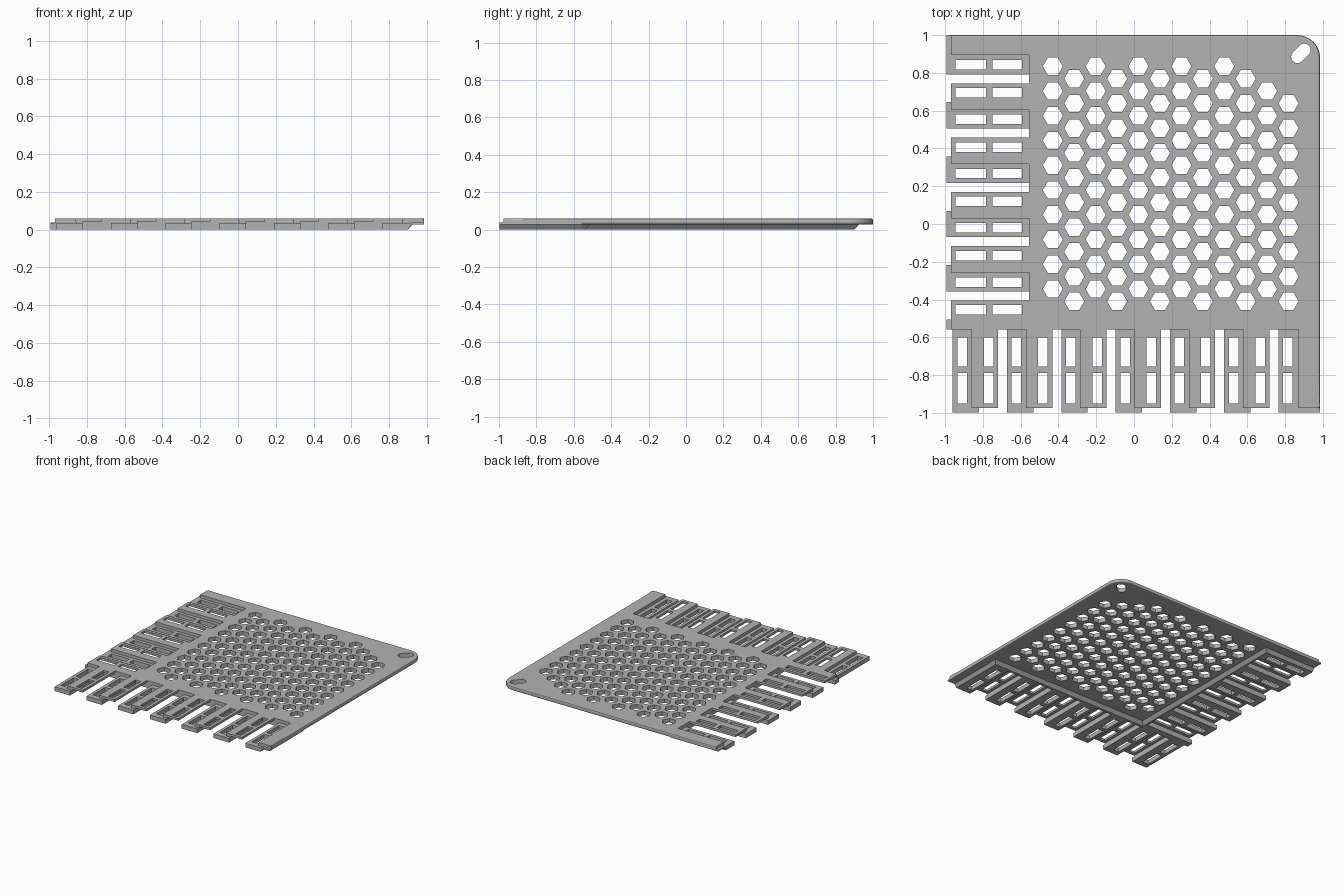
import bpy, bmesh, math

if "Cube" in bpy.data.objects:
    bpy.data.objects.remove(bpy.data.objects["Cube"])

TOP, MID, LOW = 0.06, 0.027, 0.034      # plate top, plate underside, lower finger top
PITCH, ROOT = 0.2875, -0.56

grey = bpy.data.materials.new("grey plastic")
grey.diffuse_color = (0.45, 0.45, 0.45, 1)
grey.use_nodes = True
grey.node_tree.nodes["Principled BSDF"].inputs["Base Color"].default_value = grey.diffuse_color


def finish(bm, name):
    bmesh.ops.recalc_face_normals(bm, faces=bm.faces)
    mesh = bpy.data.meshes.new(name)
    bm.to_mesh(mesh)
    bm.free()
    mesh.materials.append(grey)
    obj = bpy.data.objects.new(name, mesh)
    bpy.context.collection.objects.link(obj)
    return obj


def slab(loops, z0, z1):
    """Flat slab: first loop is the outline, the others are through holes."""
    curve = bpy.data.curves.new("outline", 'CURVE')
    curve.dimensions, curve.fill_mode = '2D', 'BOTH'
    curve.extrude = (z1 - z0) / 2
    for pts in loops:
        s = curve.splines.new('POLY')
        s.points.add(len(pts) - 1)
        for p, (x, y) in zip(s.points, pts):
            p.co = (x, y, 0, 1)
        s.use_cyclic_u = True
    temp = bpy.data.objects.new("outline", curve)
    bpy.context.collection.objects.link(temp)
    bpy.context.view_layer.update()
    mesh = bpy.data.meshes.new_from_object(temp.evaluated_get(bpy.context.evaluated_depsgraph_get()))
    bpy.data.objects.remove(temp)
    bm = bmesh.new()
    bm.from_mesh(mesh)
    bmesh.ops.remove_doubles(bm, verts=bm.verts, dist=1e-5)
    bmesh.ops.translate(bm, verts=bm.verts, vec=(0, 0, (z0 + z1) / 2))
    for f in bm.faces:
        f.smooth = False
    return bm


def rect(a, b, c, d):
    return [(a, c), (b, c), (b, d), (a, d)]


def arc(cx, cy, r, a0, a1, n):
    return [(cx + r * math.cos(math.radians(a0 + (a1 - a0) * i / n)),
             cy + r * math.sin(math.radians(a0 + (a1 - a0) * i / n))) for i in range(n + 1)]


# Main plate with side arms, hexagon grille and hanging hole
outline = [(-0.97, 1.0)] + arc(0.865, 0.88, 0.12, 90, 0, 12) + [
    (0.985, -0.975), (0.87, -0.975), (0.87, ROOT), (-0.97, ROOT),
    (-0.97, -0.545), (-0.555, -0.545), (-0.555, 0.895), (-0.97, 0.895)]
holes = [arc(0.902, 0.922, 0.034, -45, 135, 8) + arc(0.866, 0.886, 0.034, 135, 315, 8)]
for col in range(12):
    for row in range(10):
        if row == 0 and col >= 10:
            continue
        x = -0.43 + 0.1135 * col
        y = 0.835 - 0.131 * row - 0.0655 * (col % 2)
        holes.append(arc(x, y, 0.053, 0, 300, 5))
bm = slab([outline] + holes, MID, TOP)


def on_rim(v):
    x, y = v.co.x, v.co.y
    corner = x > 0.865 and y > 0.88 and math.hypot(x - 0.865, y - 0.88) > 0.115
    return x > 0.984 or y > 0.999 or corner


rim = [e for e in bm.edges if abs(e.verts[0].co.z - e.verts[1].co.z) < 1e-5
       and all(on_rim(v) for v in e.verts) and len(e.link_faces) == 2
       and e.calc_face_angle(0) > 1]
bmesh.ops.bevel(bm, geom=rim, offset=0.01, segments=2, profile=0.5, affect='EDGES')
finish(bm, "grille_plate")

# L-shaped step under the plate, with sloped inner side and ends
bm = bmesh.new()
rings = []
for z, inner, end in ((0, -0.54, 0.90), (MID + 0.001, -0.515, 0.925)):
    pts = [(end, ROOT), (end, inner), (inner, inner), (inner, end), (-0.555, end), (-0.555, ROOT)]
    rings.append([bm.verts.new((x, y, z)) for x, y in pts])
bm.faces.new(rings[0])
bm.faces.new(rings[1])
for i in range(6):
    j = (i + 1) % 6
    bm.faces.new((rings[0][i], rings[0][j], rings[1][j], rings[1][i]))
finish(bm, "under_step")


# Interlocking fingers on the front and left edges
def finger_part(side, name, u0, u1, tip, z0, z1, slot=None, slope=False):
    loops = [rect(u0, u1, tip, ROOT)]
    if slot is not None:
        loops += [rect(slot - 0.025, slot + 0.025, a, b) for a, b in ((-0.95, -0.79), (-0.755, -0.6))]
    bm = slab(loops, z0, z1)
    for v in bm.verts:
        if slope and v.co.x > u1 - 1e-4 and v.co.z > z1 - 1e-4:
            v.co.x += 0.025
        if side == "left":
            v.co.x, v.co.y = v.co.y + 0.006, v.co.x
    finish(bm, f"{side}_{name}")


for side, start, count in (("front", -0.91, 7), ("left", -0.595, 6)):
    for k in range(count):
        c = start + PITCH * k
        last = k == count - 1
        low_start, low_slot = c - 0.05, c
        if side == "left" and k == 0:       # shortened by the corner
            low_start, low_slot = -0.56, None
        finger_part(side, "lower_finger", low_start, 0.90 if last else c + 0.09,
                    -0.998, 0, LOW, low_slot, last)
        if last:
            edge = 0.985 if side == "front" else 1.0
            finger_part(side, "lip", 0.92, edge, -0.998, MID, LOW + 0.004)
        else:
            finger_part(side, "upper_finger", c + 0.05, c + 0.19, -0.975, 0.042, TOP, c + 0.14)
            finger_part(side, "finger_web", c + 0.052, c + 0.09, -0.974, 0.02, 0.05)
